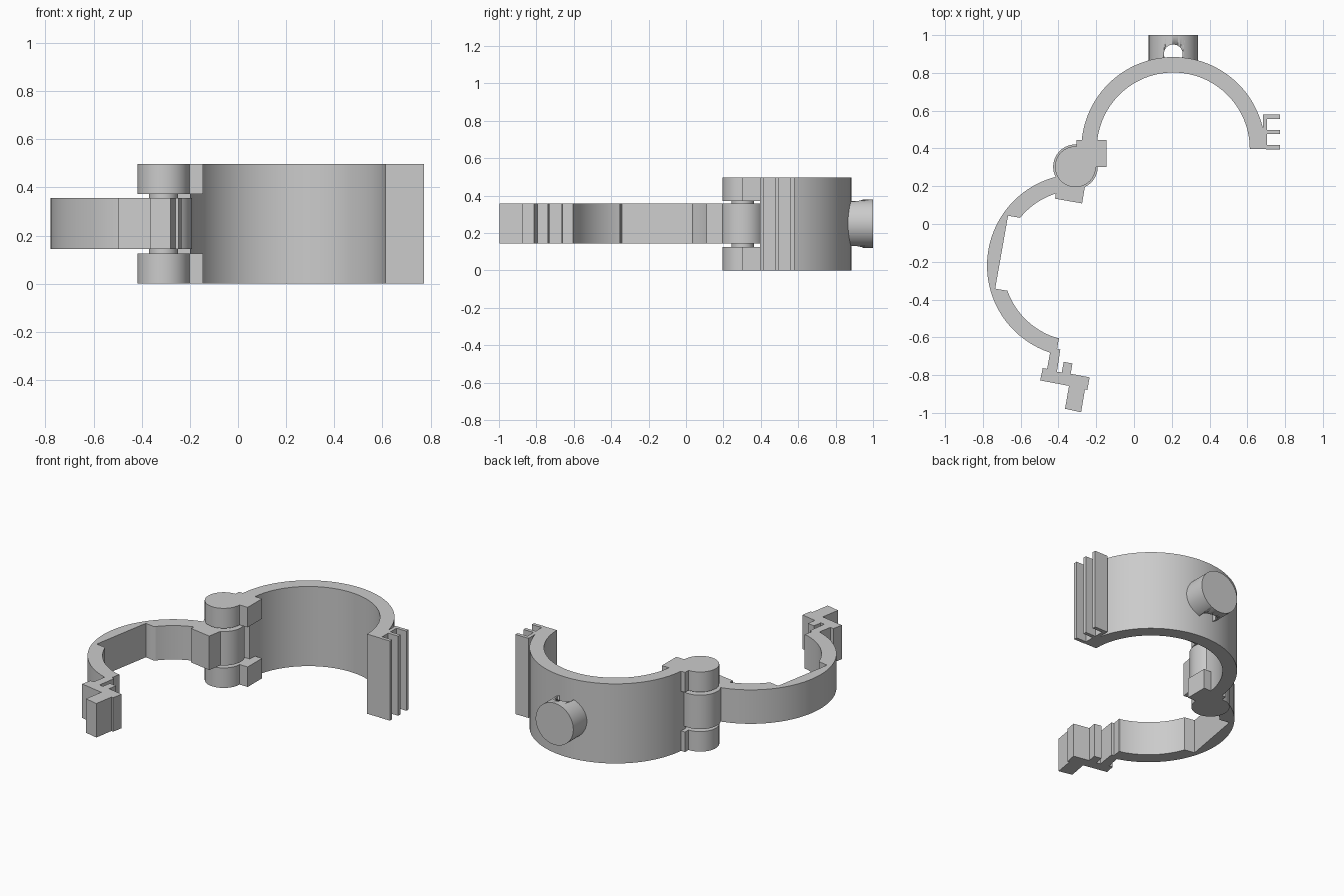
import bpy, bmesh
from math import sin, cos, radians, pi
from mathutils import Matrix, Vector

cube = bpy.data.objects.get("Cube")
if cube:
    bpy.data.objects.remove(cube, do_unlink=True)

grey = bpy.data.materials.new("plain grey")
grey.use_nodes = True
colour = (0.6, 0.6, 0.6, 1)
grey.diffuse_color = colour
grey.node_tree.nodes["Principled BSDF"].inputs["Base Color"].default_value = colour

H = 0.497                    # full height of the wide half
LOW, HIGH = 0.145, 0.357     # height span of the narrow arm
GAP = 0.125                  # height of each outer hinge barrel
HINGE = (-0.31, 0.303)
WIDE = (0.208, 0.397)
ARM = (-0.293, -0.22)


def finish(name, bm):
    bmesh.ops.recalc_face_normals(bm, faces=bm.faces)
    mesh = bpy.data.meshes.new(name)
    bm.to_mesh(mesh)
    bm.free()
    ob = bpy.data.objects.new(name, mesh)
    bpy.context.collection.objects.link(ob)
    mesh.materials.append(grey)
    bpy.ops.object.select_all(action="DESELECT")
    ob.select_set(True)
    bpy.context.view_layer.objects.active = ob
    bpy.ops.object.shade_smooth_by_angle(angle=radians(30))
    return ob


def prism(name, points, z0, z1):
    bm = bmesh.new()
    face = bm.faces.new([bm.verts.new((x, y, z0)) for x, y in points])
    new = bmesh.ops.extrude_face_region(bm, geom=[face])["geom"]
    verts = [v for v in new if isinstance(v, bmesh.types.BMVert)]
    bmesh.ops.translate(bm, verts=verts, vec=(0, 0, z1 - z0))
    return finish(name, bm)


def box(name, x0, x1, y0, y1, z0, z1):
    return prism(name, [(x0, y0), (x1, y0), (x1, y1), (x0, y1)], z0, z1)


def arc(centre, r, a0, a1, n=64):
    angles = [radians(a0 + (a1 - a0) * i / n) for i in range(n + 1)]
    return [(centre[0] + r * cos(a), centre[1] + r * sin(a)) for a in angles]


def band(name, centre, inner, outer, a0, a1, z0, z1):
    points = arc(centre, outer, a0, a1) + arc(centre, inner, a1, a0)
    return prism(name, points, z0, z1)


def barrel(name, centre, r, z0, z1):
    return prism(name, arc(centre, r, 0, 360)[:-1], z0, z1)


def cut(target, cutter):
    mod = target.modifiers.new("cut", "BOOLEAN")
    mod.operation = "DIFFERENCE"
    mod.solver = "EXACT"
    mod.object = cutter
    bpy.context.view_layer.objects.active = target
    bpy.ops.object.modifier_apply(modifier=mod.name)
    bpy.data.objects.remove(cutter, do_unlink=True)


# Wide half ring with a latch plate and three teeth
band("wide_half_ring", WIDE, 0.405, 0.487, 0, 180, 0, H)
box("latch_plate", 0.682, 0.704, 0.397, 0.579, 0, H)
for i in range(3):
    y = 0.395 + i * 0.081
    box(f"latch_tooth_{i + 1}", 0.70, 0.773, y, y + 0.022, 0, H)

# Round peg on the back, pierced by an upright hole
bm = bmesh.new()
bmesh.ops.create_cone(bm, cap_ends=True, segments=64, radius1=0.13, radius2=0.13,
                      depth=0.16, matrix=Matrix.Translation((WIDE[0], 0.92, 0.25))
                      @ Matrix.Rotation(pi / 2, 4, "X"))
peg = finish("back_peg", bm)
cut(peg, barrel("peg_hole_cutter", (WIDE[0], 0.9), 0.05, -0.1, 0.6))

# Hinge: outer barrels with their brackets, middle barrel and pin
for side, z0, z1 in (("lower", 0, GAP), ("upper", H - GAP, H)):
    barrel(f"{side}_hinge_barrel", HINGE, 0.108, z0, z1)
    box(f"{side}_hinge_bracket", -0.305, -0.145, 0.303, 0.445, z0, z1)
barrel("middle_hinge_barrel", HINGE, 0.118, LOW, HIGH)
barrel("hinge_pin", HINGE, 0.06, 0.05, H - 0.05)

# Narrow arm, turned ten degrees, with a flat recess inside
arm = band("narrow_arm", ARM, 0.4, 0.485, 100, 255, LOW, HIGH)
out = Vector((-cos(radians(10)), sin(radians(10))))
along = Vector((sin(radians(10)), cos(radians(10))))
recess = [Vector(ARM) + out * d + along * t
          for d, t in ((0.3, -0.197), (0.414, -0.197), (0.414, 0.195), (0.3, 0.195))]
cut(arm, prism("recess_cutter", recess, 0, H))

# Stub joining the arm to the hinge
prism("arm_stub", [(-0.418, 0.134), (-0.275, 0.109), (-0.255, 0.225), (-0.40, 0.25)],
      LOW, HIGH)

# Stepped hook at the free end of the arm
hook = [(-0.397, -0.603), (-0.407, -0.66), (-0.39, -0.664), (-0.408, -0.782),
        (-0.376, -0.787), (-0.382, -0.782), (-0.372, -0.73), (-0.326, -0.738),
        (-0.335, -0.793), (-0.235, -0.812), (-0.247, -0.878), (-0.26, -0.876),
        (-0.28, -0.997), (-0.365, -0.978), (-0.344, -0.857), (-0.497, -0.828),
        (-0.483, -0.763), (-0.46, -0.767), (-0.443, -0.673), (-0.46, -0.667),
        (-0.45, -0.6)]
prism("latch_hook", hook, LOW, HIGH)
